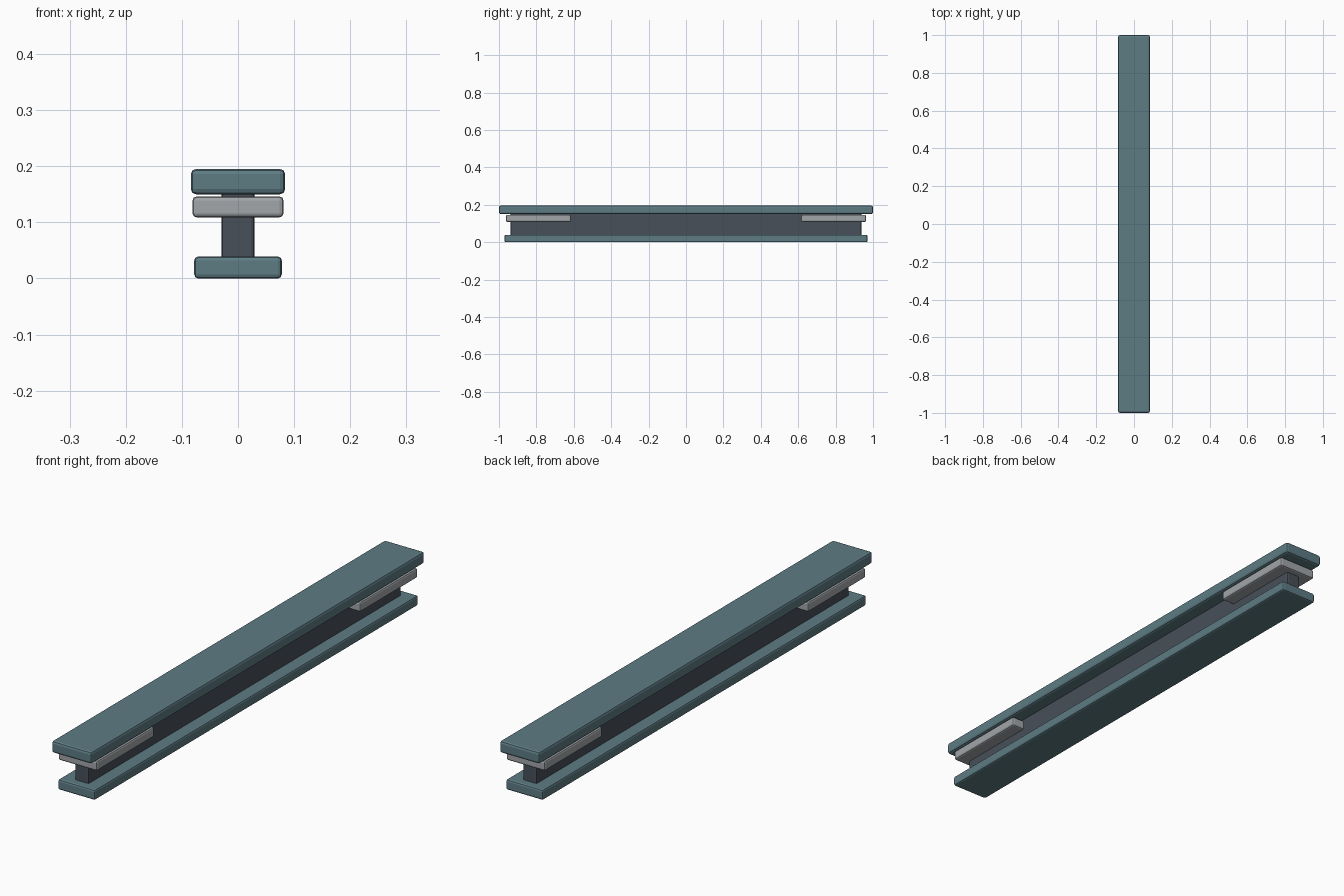
import bpy

if "Cube" in bpy.data.objects:
    bpy.data.objects.remove(bpy.data.objects["Cube"])

def material(name, rgb):
    m = bpy.data.materials.new(name)
    m.diffuse_color = (*rgb, 1)
    m.use_nodes = True
    m.node_tree.nodes["Principled BSDF"].inputs["Base Color"].default_value = m.diffuse_color
    return m

teal = material("teal_paint", (0.11, 0.20, 0.23))
dark = material("dark_steel", (0.065, 0.08, 0.10))
grey = material("light_steel", (0.36, 0.38, 0.40))

def block(name, hx, y0, y1, z0, z1, bevel, mat):
    """Box from half width, y range and z range, with softened edges."""
    bpy.ops.mesh.primitive_cube_add(size=1, location=(0, (y0 + y1) / 2, (z0 + z1) / 2))
    ob = bpy.context.object
    ob.name = name
    ob.scale = (2 * hx, y1 - y0, z1 - z0)
    bpy.ops.object.transform_apply(location=False, rotation=False, scale=True)
    mod = ob.modifiers.new("edge_bevel", "BEVEL")
    mod.width = bevel
    mod.segments = 2
    ob.data.materials.append(mat)
    return ob

# Flanges and the upright web between them
block("top_flange", 0.084, -1.0, 1.0, 0.150, 0.195, 0.009, teal)
block("bottom_flange", 0.078, -0.97, 0.97, 0.0, 0.039, 0.007, teal)
block("web", 0.029, -0.937, 0.937, 0.025, 0.165, 0.006, dark)

# Bearing plates near both ends, just under the top flange
for side, y0, y1 in (("front", -0.963, -0.616), ("back", 0.616, 0.963)):
    block(side + "_bearing_plate", 0.081, y0, y1, 0.109, 0.146, 0.007, grey)
